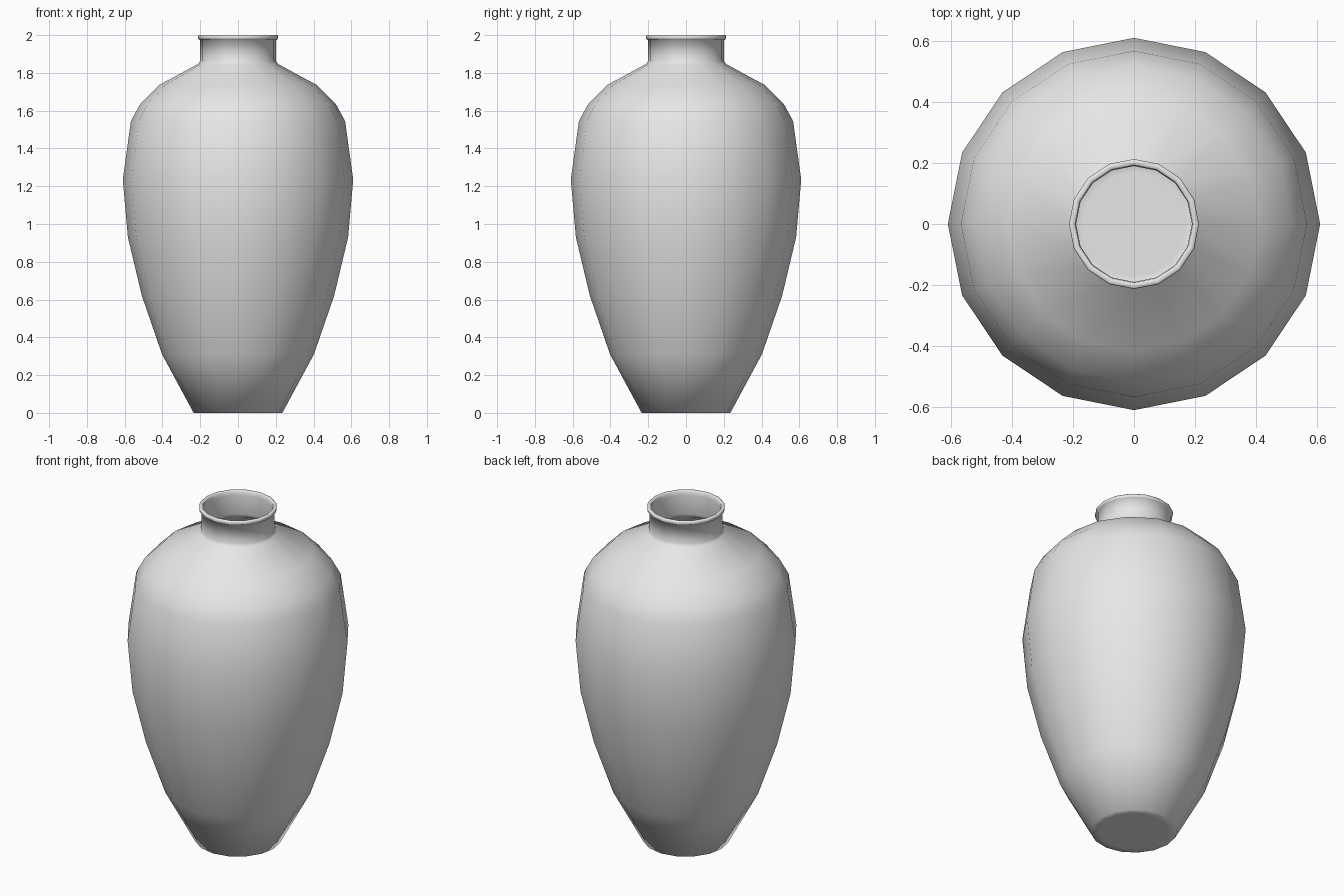
import bpy
import bmesh
import math

cube = bpy.data.objects.get("Cube")
if cube:
    bpy.data.objects.remove(cube, do_unlink=True)

SIDES = 16
WALL = 0.015

# One clay colour for the whole vase
clay = bpy.data.materials.new("plain_grey")
clay.use_nodes = True
clay.diffuse_color = (0.8, 0.8, 0.8, 1)
clay.node_tree.nodes["Principled BSDF"].inputs["Base Color"].default_value = (0.8, 0.8, 0.8, 1)

# Profile pieces as (radius, height)
base = [(0, 0), (0.19, 0), (0.235, 0)]
body = [(0.402, 0.31), (0.509, 0.62), (0.583, 0.93), (0.61, 1.235),
        (0.567, 1.545), (0.518, 1.635), (0.415, 1.737), (0.212, 1.847)]
neck = [(0.202, 1.862), (0.202, 1.975)]
lip = [(0.21, 1.978), (0.213, 1.983), (0.213, 1.996), (0.209, 2.0),
       (0.196, 2.0), (0.193, 1.996)]

# Inner wall follows the outside, a wall thickness inwards
inside = [(0.19, 1.975), (0.19, 1.86)]
inside += [(r - WALL, z - WALL / 2) for r, z in reversed(body)]
inside += [(0.22, WALL), (0.17, WALL), (0, WALL)]


def lathe(name, profile):
    bm = bmesh.new()
    verts = [bm.verts.new((r, 0, z)) for r, z in profile]
    edges = [bm.edges.new(pair) for pair in zip(verts, verts[1:])]
    bmesh.ops.spin(bm, geom=verts + edges, cent=(0, 0, 0), axis=(0, 0, 1),
                   angle=math.tau, steps=SIDES, use_merge=False)
    bmesh.ops.remove_doubles(bm, verts=bm.verts, dist=0.0005)
    bmesh.ops.recalc_face_normals(bm, faces=bm.faces)
    for face in bm.faces:
        face.smooth = True
    mesh = bpy.data.meshes.new(name)
    bm.to_mesh(mesh)
    bm.free()
    mesh.materials.append(clay)
    obj = bpy.data.objects.new(name, mesh)
    bpy.context.collection.objects.link(obj)
    return obj


lathe("vase", base + body + neck + lip + inside)
